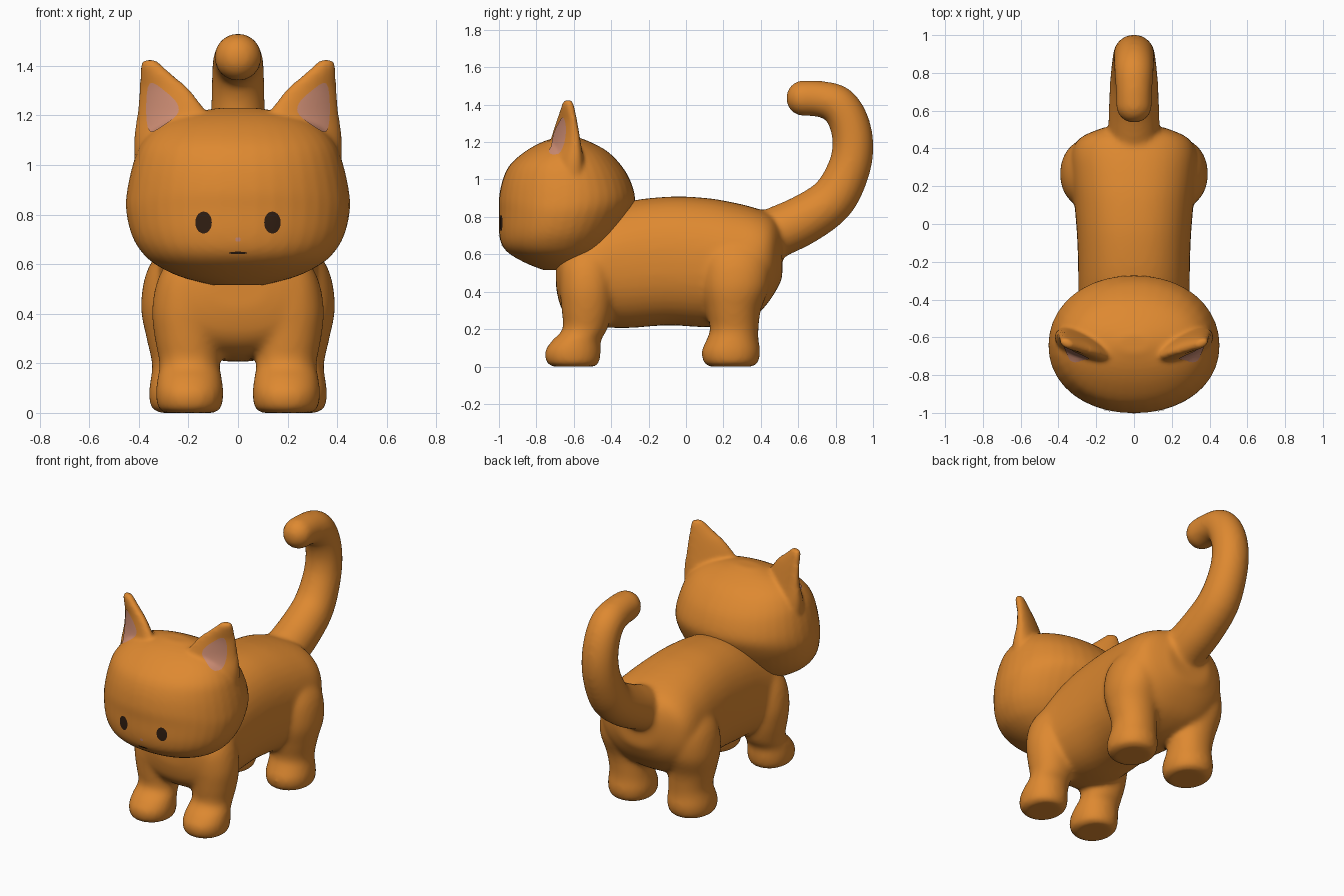
import bpy, bmesh
from math import sin, cos, pi, radians
from mathutils import Vector, Matrix
from mathutils.bvhtree import BVHTree

if "Cube" in bpy.data.objects:
    bpy.data.objects.remove(bpy.data.objects["Cube"], do_unlink=True)


def material(name, rgb):
    m = bpy.data.materials.new(name)
    m.use_nodes = True
    m.diffuse_color = (*rgb, 1)
    bsdf = m.node_tree.nodes["Principled BSDF"]
    bsdf.inputs["Base Color"].default_value = (*rgb, 1)
    bsdf.inputs["Roughness"].default_value = 0.8
    return m


ORANGE = material("orange fur", (0.73, 0.25, 0.03))
PINK = material("pink skin", (0.6, 0.26, 0.17))
DARK = material("dark brown", (0.03, 0.013, 0.006))


def resample(rows, steps=4, closed=False):
    """Smooth curve through rows of any width."""
    n, out = len(rows), []
    for i in range(n if closed else n - 1):
        ids = [i - 1, i, i + 1, i + 2]
        ids = [k % n if closed else min(max(k, 0), n - 1) for k in ids]
        a, b, c, d = (rows[k] for k in ids)
        for s in range(steps):
            t = s / steps
            out.append(tuple(
                q + 0.5 * t * (r - p + t * (2 * p - 5 * q + 4 * r - u + t * (3 * (q - r) + u - p)))
                for p, q, r, u in zip(a, b, c, d)))
    if not closed:
        out.append(rows[-1])
    return out


def loft(bm, frames, power=2.0, sides=40):
    """Skin rings given as (centre, half axis, half axis)."""
    def bend(v):
        return abs(v) ** (2 / power) * (1 if v > 0 else -1)
    rings = []
    for c, a, b in frames:
        angles = [2 * pi * k / sides for k in range(sides)]
        rings.append([bm.verts.new(c + a * bend(cos(t)) + b * bend(sin(t))) for t in angles])
    for lo, hi in zip(rings, rings[1:]):
        for k in range(sides):
            j = (k + 1) % sides
            bm.faces.new((lo[k], lo[j], hi[j], hi[k]))
    bm.faces.new(rings[0])
    bm.faces.new(rings[-1])


def upright(bm, rows, side=1, turn=0.0, power=2.0):
    """Loft along z from rows of z, centre x, radius x, centre y, radius y."""
    frames = []
    for z, cx, rx, cy, ry in resample(rows):
        a = Vector((cos(turn) * side, sin(turn), 0)) * rx
        b = Vector((-sin(turn) * side, cos(turn), 0)) * ry
        frames.append((Vector((cx * side, cy, z)), a, b))
    loft(bm, frames, power)


def finish(name, bm, mat, voxel=None, rounds=0):
    if voxel:
        bmesh.ops.recalc_face_normals(bm, faces=bm.faces)
    mesh = bpy.data.meshes.new(name)
    bm.to_mesh(mesh)
    bm.free()
    mesh.materials.append(mat)
    mesh.shade_smooth()
    obj = bpy.data.objects.new(name, mesh)
    bpy.context.collection.objects.link(obj)
    if voxel:
        fuse = obj.modifiers.new("fuse", "REMESH")
        fuse.mode = "VOXEL"
        fuse.voxel_size = voxel
        fuse.use_smooth_shade = True
        soften = obj.modifiers.new("soften", "SMOOTH")
        soften.factor = 0.5
        soften.iterations = rounds
    return obj


# Torso: y, half width, bottom, top
body = bmesh.new()
torso = [(-.695, .12, .42, .58), (-.66, .25, .30, .66), (-.56, .30, .23, .74),
         (-.35, .295, .205, .87), (-.1, .30, .22, .908), (.1, .315, .21, .902),
         (.25, .33, .22, .878), (.38, .33, .28, .845), (.46, .28, .37, .81), (.515, .15, .47, .75)]
loft(body, [(Vector((0, y, (lo + hi) / 2)), Vector((w, 0, 0)), Vector((0, 0, (hi - lo) / 2)))
            for y, w, lo, hi in resample(torso)], power=2.3)

# Legs
front_leg = [(0, .195, .10, -.60, .115), (.02, .195, .128, -.605, .14), (.08, .195, .137, -.605, .15),
             (.14, .195, .13, -.585, .13), (.2, .195, .122, -.54, .12), (.3, .2, .136, -.53, .135),
             (.42, .2, .147, -.53, .145), (.55, .185, .135, -.53, .14), (.66, .16, .09, -.52, .10)]
hind_leg = [(0, .21, .105, .24, .115), (.02, .215, .135, .24, .145), (.08, .215, .145, .24, .157),
            (.14, .215, .137, .248, .14), (.2, .215, .132, .258, .13), (.3, .225, .144, .255, .145),
            (.43, .24, .152, .265, .18), (.58, .225, .14, .27, .18), (.7, .18, .10, .27, .13)]
for side in (1, -1):
    upright(body, front_leg, side, power=2.1)
    upright(body, hind_leg, side, power=2.1)

# Tail: y, z, radius
tail = resample([(.38, .66, .14), (.48, .715, .137), (.63, .785, .133), (.78, .89, .125), (.865, 1.04, .115),
                 (.893, 1.18, .11), (.87, 1.31, .107), (.81, 1.40, .104), (.72, 1.43, .097), (.63, 1.435, .095)])
frames = []
for i, (y, z, r) in enumerate(tail):
    before, after = tail[max(i - 1, 0)], tail[min(i + 1, len(tail) - 1)]
    along = Vector((0, after[0] - before[0], after[1] - before[1])).normalized()
    across = Vector((1, 0, 0))
    frames.append((Vector((0, y, z)), across * r, along.cross(across) * r))
loft(body, frames)
bmesh.ops.create_uvsphere(body, u_segments=32, v_segments=16, radius=.096,
                          matrix=Matrix.Translation((0, .63, 1.435)))
finish("body", body, ORANGE, 0.014, 14)

# Head: z, half width, front y, back y
head_bm = bmesh.new()
skull = [(.515, .10, -.76, -.58), (.55, .235, -.85, -.51), (.6, .335, -.94, -.45), (.65, .39, -.985, -.40),
         (.72, .43, -1.0, -.35), (.82, .452, -1.0, -.295), (.9, .447, -1.0, -.272), (1.0, .425, -.98, -.30),
         (1.08, .395, -.94, -.35), (1.15, .335, -.86, -.42), (1.2, .235, -.77, -.51), (1.23, .08, -.68, -.59)]
upright(head_bm, [(z, 0, w, (f + b) / 2, (b - f) / 2) for z, w, f, b in skull], power=2.1)

# Ears
ear = [(.98, .26, .165, -.65, .10), (1.1, .26, .172, -.65, .082), (1.2, .265, .155, -.645, .055),
       (1.3, .295, .112, -.638, .038), (1.36, .328, .074, -.634, .032), (1.405, .352, .044, -.632, .026),
       (1.425, .356, .025, -.63, .018)]
for side in (1, -1):
    upright(head_bm, ear, side, turn=radians(25))
head = finish("head", head_bm, ORANGE, 0.012, 6)

# Face details are thin plates laid on the head
bpy.context.view_layer.update()
surface = BVHTree.FromObject(head, bpy.context.evaluated_depsgraph_get())


def plate(name, outline, mat, rings=8):
    mid = sum((Vector(p) for p in outline), Vector((0, 0))) / len(outline)
    bm = bmesh.new()

    def place(p):
        hit, normal, _, _ = surface.ray_cast(Vector((p.x, -2, p.y)), Vector((0, 1, 0)))
        return bm.verts.new(hit + normal * 0.004)
    centre = place(mid)
    loops = [[place(mid.lerp(Vector(p), k / rings)) for p in outline] for k in range(1, rings + 1)]
    n = len(outline)
    for i in range(n):
        j = (i + 1) % n
        bm.faces.new((centre, loops[0][i], loops[0][j]))
        for a, b in zip(loops, loops[1:]):
            bm.faces.new((a[i], b[i], b[j], a[j]))
    bm.normal_update()
    bmesh.ops.reverse_faces(bm, faces=[f for f in bm.faces if f.normal.y > 0])
    finish(name, bm, mat)


def oval(x, z, rx, rz, n=28):
    return [(x + rx * cos(2 * pi * k / n), z + rz * sin(2 * pi * k / n)) for k in range(n)]


ear_patch = resample([(.354, 1.33), (.29, 1.295), (.243, 1.245), (.246, 1.2), (.31, 1.148),
                      (.355, 1.135), (.368, 1.22)], closed=True)
for side, label in ((1, "left"), (-1, "right")):
    plate(label + "_inner_ear", [(x * side, z) for x, z in ear_patch], PINK)
    plate(label + "_eye", oval(.138 * side, .768, .033, .044), DARK)
plate("nose", oval(0, .70, .011, .009), PINK)
plate("mouth", oval(0, .647, .036, .005), DARK)
